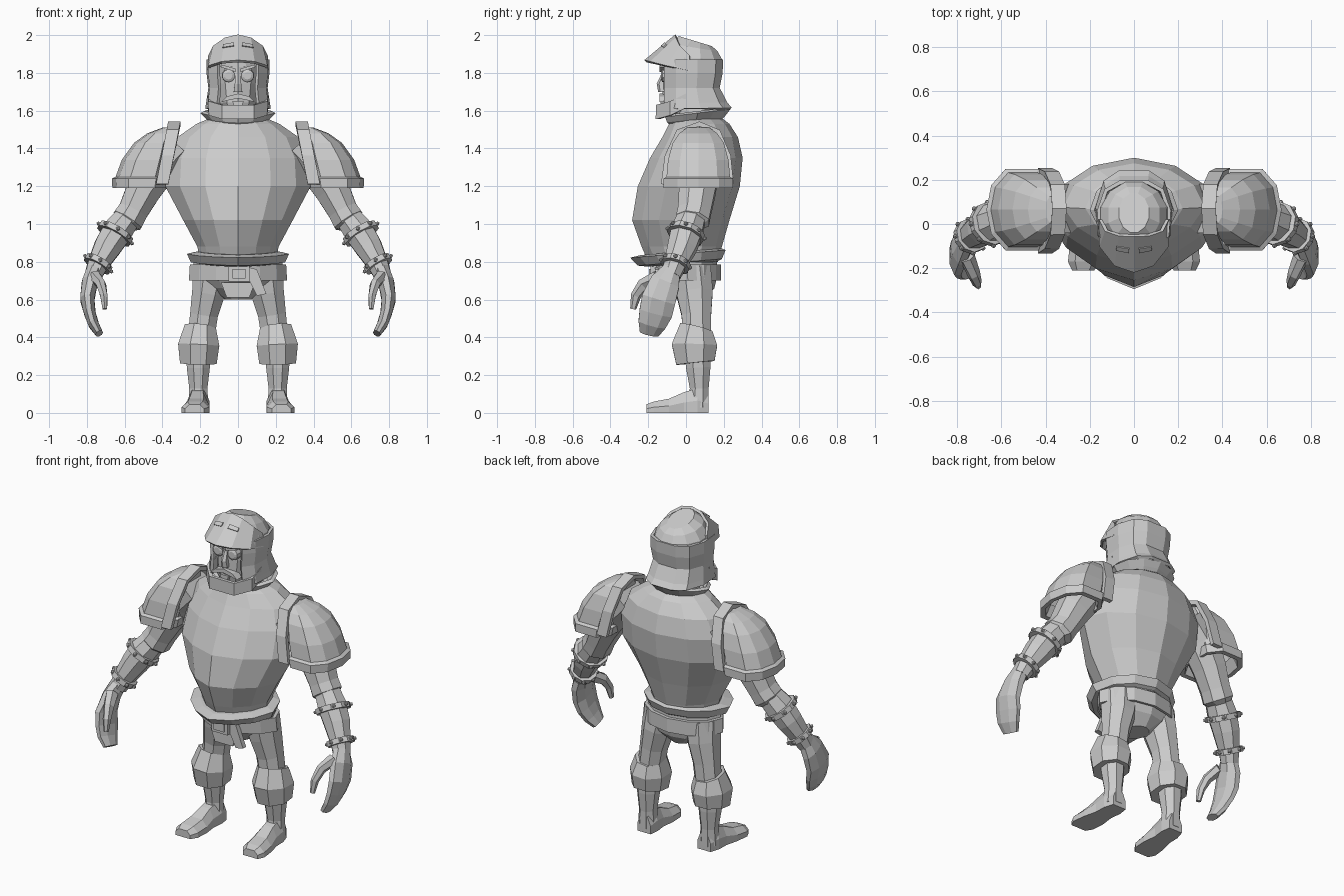
import bpy, bmesh, math
from mathutils import Vector, Matrix

STEEL = bpy.data.materials.new("plain_grey")
STEEL.diffuse_color = (0.6, 0.6, 0.6, 1)


def finish(name, bm, mirror=False, thick=0):
    bmesh.ops.recalc_face_normals(bm, faces=bm.faces)
    me = bpy.data.meshes.new(name)
    bm.to_mesh(me)
    bm.free()
    me.materials.append(STEEL)
    ob = bpy.data.objects.new(name, me)
    bpy.context.collection.objects.link(ob)
    if thick:
        m = ob.modifiers.new("thickness", 'SOLIDIFY')
        m.thickness, m.offset = thick, 0
    if mirror:
        ob.modifiers.new("mirror", 'MIRROR').use_axis = (True, False, False)
    return ob


def loft(name, rings, closed=True, cap0=True, cap1=True, **kw):
    """Skin a stack of point rings."""
    bm = bmesh.new()
    vs = [[bm.verts.new(p) for p in r] for r in rings]
    n = len(rings[0])
    for a, b in zip(vs, vs[1:]):
        for i in range(n if closed else n - 1):
            j = (i + 1) % n
            bm.faces.new((a[i], a[j], b[j], b[i]))
    if closed and cap0:
        bm.faces.new(vs[0])
    if closed and cap1:
        bm.faces.new(vs[-1])
    return finish(name, bm, **kw)


def tube(name, pts, n=8, ref=(0, 1, 0), **kw):
    """Limb through points (x, y, z, radius u, radius v)."""
    c = [Vector(p[:3]) for p in pts]
    rings = []
    for i, p in enumerate(pts):
        t = (c[min(i + 1, len(c) - 1)] - c[max(i - 1, 0)]).normalized()
        u = Vector(ref).cross(t).normalized()
        v = t.cross(u)
        rings.append([c[i] + u * p[3] * math.cos(a) + v * p[4] * math.sin(a)
                      for a in [(k + .5) * math.tau / n for k in range(n)]])
    return loft(name, rings, **kw)


def plate(name, pts, y, depth, **kw):
    """Flat panel from an x-z outline."""
    return loft(name, [[(x, y + d, z) for x, z in pts] for d in (0, depth)], **kw)


HALF = [(0, -1), (.45, -.8), (.8, -.45), (1, 0), (.85, .5), (.5, .85), (0, 1)]


def body(z, rx, yf, yb, tilt=0, mid=.5):
    """Horizontal body section with a front ridge."""
    yc = yf + (yb - yf) * mid
    full = HALF + [(-x, y) for x, y in HALF[-2:0:-1]]
    out = []
    for x, y in full:
        yy = yc + y * ((yb - yc) if y > 0 else (yc - yf))
        out.append((x * rx, yy, z + tilt * yy))
    return out


# Breastplate
loft("breastplate", [body(.8, .20, -.20, .17), body(.88, .215, -.235, .19),
                     body(1.02, .29, -.285, .23), body(1.2, .385, -.255, .285),
                     body(1.35, .375, -.19, .30), body(1.46, .32, -.125, .275),
                     body(1.53, .22, -.09, .23), body(1.56, .15, -.07, .19)])
# Flared collar, neck
loft("collar", [body(1.53, .15, -.08, .19, .12), body(1.55, .17, -.1, .21, .12),
                body(1.58, .2, -.11, .235, .12), body(1.59, .18, -.09, .215, .12),
                body(1.54, .14, -.06, .17, .12)], cap0=False, cap1=False)
tube("neck", [(0, .06, 1.5, .12, .12), (0, .04, 1.72, .10, .11)], 10)
# Waist flange and pelvis
loft("waist_flange", [body(.79, .20, -.2, .17, .08), body(.8, .25, -.255, .19, .08),
                      body(.845, .27, -.295, .21, .08), body(.855, .22, -.24, .19, .08)])
loft("pelvis", [body(.6, .07, -.06, .10), body(.66, .18, -.11, .15),
                body(.72, .245, -.15, .165), body(.8, .235, -.17, .165)])
loft("belt", [body(.7, .245, -.15, .17), body(.7, .26, -.165, .185),
              body(.785, .255, -.175, .185), body(.785, .23, -.15, .16)],
     cap0=False, cap1=False)
plate("codpiece", [(-.09, .69), (-.06, .61), (.06, .61), (.09, .69)], -.14, .12)
plate("buckle", [(-.05, .695), (.06, .695), (.06, .78), (-.05, .78)], -.187, .03)
plate("buckle_centre", [(-.03, .712), (.04, .712), (.04, .763), (-.03, .763)], -.195, .01)
plate("belt_tail", [(.06, .77), (.10, .76), (.15, .63), (.10, .62), (.06, .7)], -.165, .03)

# Legs
tube("thigh", [(.135, .03, .76, .11, .11), (.155, .045, .64, .095, .105),
               (.18, .055, .52, .08, .085), (.2, .06, .36, .075, .08)], mirror=True)
tube("boot_cuff", [(.2, .06, .42, .075, .075), (.2, .055, .45, .09, .095),
                   (.208, .045, .36, .118, .13), (.21, .05, .265, .105, .11),
                   (.21, .055, .265, .07, .07)], mirror=True)
tube("shin", [(.21, .06, .34, .07, .075), (.21, .065, .24, .066, .07),
              (.21, .07, .13, .052, .054), (.21, .065, .03, .058, .06)], mirror=True)
foot = []
for x, y, w, h in [(.205, .118, .045, .10), (.21, .06, .058, .13), (.215, -.01, .055, .11),
                   (.22, -.09, .07, .075), (.227, -.17, .072, .06), (.23, -.21, .05, .045)]:
    foot.append([(x - w, y, 0), (x + w, y, 0), (x + w, y, h * .5),
                 (x + w * .55, y, h), (x - w * .55, y, h), (x - w, y, h * .5)])
loft("foot", foot, mirror=True)

# Arms
tube("upper_arm", [(.32, .07, 1.42, .12, .12), (.42, .07, 1.31, .115, .115),
                   (.5, .06, 1.18, .10, .105), (.555, .045, 1.07, .085, .095),
                   (.585, .035, 1.02, .09, .095), (.6, .03, 1.0, .06, .07)], mirror=True)
tube("forearm", [(.565, .04, 1.06, .07, .075), (.64, .005, .96, .085, .09),
                 (.69, -.02, .88, .078, .082), (.745, -.06, .78, .058, .062),
                 (.765, -.08, .73, .05, .055)], mirror=True)


def bracer_band(name, c, r):
    c = Vector(c)
    t = Vector((.1, -.06, -.17)).normalized()
    a, b = c - t * .016, c + t * .016
    tube(name, [(*a, r * .8, r * .8), (*(a + t * .001), r, r), (*b, r, r),
                (*(b + t * .001), r * .8, r * .8)], 10, mirror=True)
    bm = bmesh.new()
    u = Vector((0, 1, 0)).cross(t).normalized()
    v = t.cross(u)
    for k in range(8):
        a = k * math.tau / 8
        p = c + (u * math.cos(a) + v * math.sin(a)) * r
        bmesh.ops.create_icosphere(bm, subdivisions=1, radius=.012,
                                   matrix=Matrix.Translation(p))
    finish(name + "_studs", bm, mirror=True)


bracer_band("upper_band", (.65, 0, .95), .102)
bracer_band("lower_band", (.74, -.055, .79), .08)

# Hands: palm with curled fingers, and thumb
tube("hand", [(.76, -.075, .76, .045, .05), (.785, -.11, .69, .045, .085),
              (.798, -.145, .6, .04, .098), (.785, -.16, .53, .033, .095),
              (.765, -.18, .47, .03, .08), (.735, -.195, .42, .022, .055)], mirror=True)
tube("thumb", [(.755, -.15, .72, .035, .04), (.725, -.225, .68, .028, .035),
               (.71, -.265, .62, .022, .028), (.705, -.28, .55, .014, .016)],
     6, mirror=True)

# Shoulder guards: dome with a rim, and an arched inner band
guard = []
for z, xi, xo, ry in [(1.26, .42, .61, .13), (1.19, .40, .64, .155), (1.19, .385, .665, .185),
                      (1.24, .375, .668, .185), (1.25, .385, .648, .168), (1.34, .365, .615, .16),
                      (1.43, .355, .55, .135), (1.48, .345, .48, .10), (1.51, .34, .40, .06)]:
    cx, rx = (xi + xo) / 2, (xo - xi) / 2
    prof = [(-1, -.6), (-.6, -1), (.4, -1), (.85, -.6), (1, 0),
            (.85, .6), (.4, 1), (-.6, 1), (-1, .6)]
    guard.append([(cx + x * rx, .065 + y * ry, z) for x, y in prof])
loft("shoulder_guard", guard, cap0=False, mirror=True)
ARCH = [(-.12, 1.21), (-.10, 1.36), (-.04, 1.49), (.07, 1.53), (.17, 1.49), (.225, 1.36), (.24, 1.21)]
loft("shoulder_band", [[(x + (1.53 - z) * .2, y, z) for y, z in ARCH] for x in (.305, .37)],
     closed=False, thick=.025, mirror=True)

# Helmet: open-faced sides, closed dome, chin guard
SIDE = [(.65, -.11), (.95, -.05), (1, .06), (.8, .15), (.4, .185)]
rows = []
for z, r, back in [(1.61, .165, .05), (1.64, .16, .025), (1.72, .148, -.015),
                   (1.8, .158, 0), (1.87, .158, .003)]:
    h = [(x * r, y + back * max(0, y) / .185, z) for x, y in SIDE]
    rows.append(h + [(-x, y, zz) for x, y, zz in h[::-1]])
loft("helmet_sides", rows, closed=False, thick=.018)
tube("helmet_dome", [(0, .035, 1.83, .16, .16), (0, .035, 1.88, .155, .16),
                     (0, .04, 1.935, .12, .135), (0, .05, 1.968, .07, .095)], 12)
loft("chin_guard", [[(s * x, y, z0 + dz) for s, x, y, z0 in
                     [(-1, .15, .0, 1.63), (-1, .145, -.08, 1.59), (-1, .08, -.15, 1.57),
                      (1, .08, -.15, 1.57), (1, .145, -.08, 1.59), (1, .15, .0, 1.63)]]
                    for dz in (-.015, .06)], closed=False, thick=.022)

# Raised visor with eye slits
LOW = [(.157, .02, 1.81), (.15, -.1, 1.835), (.085, -.185, 1.855), (0, -.215, 1.862)]
TOP = [(.15, .02, 1.89), (.125, -.03, 1.94), (.065, -.05, 1.982), (0, -.052, 1.997)]
LOW, TOP = ([*r, *[(-x, y, z) for x, y, z in r[-2::-1]]] for r in (LOW, TOP))
loft("visor", [LOW, TOP], closed=False, thick=.016)
for s in (-1, 1):
    a = [Vector(LOW[k]).lerp(Vector(TOP[k]), f) + Vector((0, -.008, .008))
         for f in (.55, .68) for k in (2, 3)]
    q = [a[0].lerp(a[1], .7), a[0].lerp(a[1], -.1), a[2].lerp(a[3], -.1), a[2].lerp(a[3], .7)]
    loft("visor_slit", [[(s * p.x, p.y - d, p.z + d) for p in q] for d in (0, .004)])

# Face
tube("face", [(0, -.01, 1.58, .07, .10), (0, -.01, 1.64, .10, .115),
              (0, -.005, 1.74, .115, .12), (0, 0, 1.86, .115, .12)], 10)
tube("nose", [(0, -.115, 1.80, .014, .012), (0, -.13, 1.74, .02, .025),
              (0, -.125, 1.70, .026, .022)], 6)
tube("eye", [(.05, -.09, 1.785, .036, .036), (.05, -.125, 1.785, .034, .034),
             (.05, -.132, 1.785, .02, .02)], 10, ref=(0, 0, 1), mirror=True)
plate("brow", [(.012, 1.805), (.09, 1.83), (.09, 1.845), (.012, 1.822)], -.14, .05, mirror=True)
plate("moustache", [(0, 1.69), (.06, 1.675), (.09, 1.645), (.05, 1.655), (0, 1.665)],
      -.14, .05, mirror=True)
plate("chin_tuft", [(-.03, 1.65), (.03, 1.65), (.015, 1.61), (-.015, 1.61)], -.135, .04)
